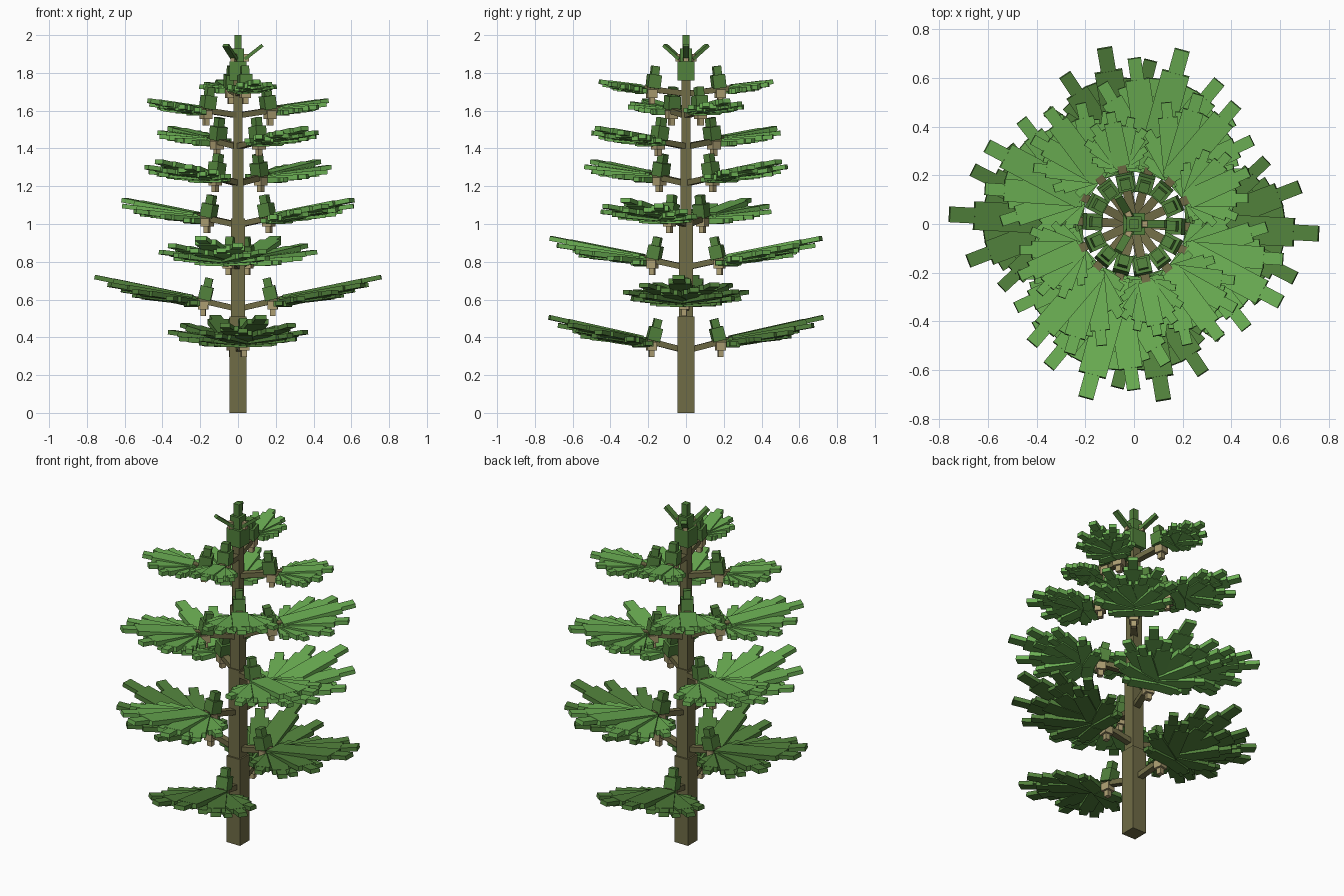
import bpy, bmesh
from math import radians, sin, cos, tan
from mathutils import Matrix, Vector

if "Cube" in bpy.data.objects:
    bpy.data.objects.remove(bpy.data.objects["Cube"])


def material(name, r, g, b):
    lin = [((c / 255 + 0.055) / 1.055) ** 2.4 for c in (r, g, b)] + [1]
    m = bpy.data.materials.new(name)
    m.use_nodes = True
    m.diffuse_color = lin
    m.node_tree.nodes["Principled BSDF"].inputs["Base Color"].default_value = lin
    return m


BARK = material("bark", 112, 108, 70)
LIGHT = material("light_green", 108, 176, 84)
DARK = material("dark_green", 82, 130, 60)
TAN = material("cone_tan", 172, 158, 114)


def box(bm, frame, center, size):
    """Add a box with the given centre and size inside a local frame."""
    m = frame @ Matrix.Translation(center) @ Matrix.Diagonal((*size, 1))
    bmesh.ops.create_cube(bm, size=1, matrix=m)


def finish(name, bm, mat):
    mesh = bpy.data.meshes.new(name)
    bm.to_mesh(mesh)
    bm.free()
    mesh.materials.append(mat)
    obj = bpy.data.objects.new(name, mesh)
    bpy.context.collection.objects.link(obj)
    return obj


def turn(z):
    return Matrix.Rotation(radians(z), 4, "Z")


def pitch(a):
    return Matrix.Rotation(radians(-a), 4, "Y")


# Stepped trunk
bm = bmesh.new()
for low, high, width in ((0, 0.51, 0.09), (0.51, 1.03, 0.072),
                         (1.03, 1.4, 0.06), (1.4, 1.8, 0.048)):
    box(bm, Matrix(), (0, 0, (low + high) / 2), (width, width, high - low))
finish("trunk", bm, BARK)


def leaf_fan(name, frame, length, slope, mat):
    """Overlapping stepped blades spreading from the end of a branch."""
    bm = bmesh.new()
    s = (length / 0.5) ** 0.6
    # spread angle, relative length, width, layer below the middle blade
    blades = ((0, 1, 0.115, 0), (24, 0.9, 0.1, 1), (46, 0.78, 0.09, 2),
              (70, 0.55, 0.08, 3), (98, 0.34, 0.07, 4), (12, 0.72, 0.09, 1.5),
              (35, 0.68, 0.08, 2.5))
    for spread, rel, width, layer in blades:
        for side in ((1, -1) if spread else (1,)):
            drop = -0.009 * s * layer - (0.002 if side < 0 else 0)
            tilt = slope * max(0.15, 1 - 0.22 * layer)
            f = frame @ Matrix.Translation((0, 0, drop)) @ turn(spread * side) @ pitch(tilt)
            reach, w = rel * length, width * s
            box(bm, f, (reach * 0.39, 0, 0), (reach * 0.82, w, 0.028))
            box(bm, f, (reach * 0.86, 0, 0.001), (reach * 0.28, w * 0.55, 0.024))
    finish(name, bm, mat)


def branch(name, frame, tip, rise, slope, leaf_mat):
    """Bough with a standing tuft, a hanging cone and a leaf fan."""
    end = 0.25
    bm = bmesh.new()
    box(bm, frame @ pitch(rise), (end / 2 + 0.01, 0, 0), (end + 0.02, 0.036, 0.03))
    finish(name + "_bough", bm, BARK)

    at = Vector((0.18, 0, 0.18 * tan(radians(rise))))
    bm = bmesh.new()
    f = frame @ Matrix.Translation(at) @ pitch(rise)
    box(bm, f, (0, 0, 0.043), (0.068, 0.068, 0.072))
    box(bm, f, (0, 0, 0.095), (0.042, 0.042, 0.06))
    finish(name + "_tuft", bm, DARK)

    bm = bmesh.new()
    f = frame @ Matrix.Translation(at)
    box(bm, f, (0.005, 0, -0.022), (0.052, 0.052, 0.044))
    box(bm, f, (0.005, 0, -0.06), (0.028, 0.028, 0.036))
    finish(name + "_cone", bm, TAN)

    f = frame @ Matrix.Translation((end, 0, end * tan(radians(rise)) + 0.005))
    leaf_fan(name + "_leaves", f, tip - end, slope, leaf_mat)


# Opposite pairs of branches winding up the trunk: height, tip radius
tiers = ((0.33, 0.745), (0.55, 0.77), (0.77, 0.75), (0.995, 0.69),
         (1.215, 0.65), (1.41, 0.59), (1.575, 0.52), (1.69, 0.47))
for i, (height, tip) in enumerate(tiers):
    for j, side in enumerate(("a", "b")):
        frame = Matrix.Translation((0, 0, height)) @ turn(-80.5 + 77.5 * i + 180 * j)
        branch(f"tier_{i + 1}_{side}", frame, tip, 14 - i, 12.5 - 0.8 * i,
               DARK if i < 2 else LIGHT)

# Crown blocks on top of the trunk
bm = bmesh.new()
for low, high, width in ((1.76, 1.86, 0.09), (1.86, 1.93, 0.062), (1.93, 2.0, 0.036)):
    box(bm, Matrix(), (0, 0, (low + high) / 2), (width, width, high - low))
finish("crown", bm, DARK)

# Sprigs and little buds around the crown
for k in range(3):
    frame = Matrix.Translation((0, 0, 1.845)) @ turn(120 * k)
    bm = bmesh.new()
    box(bm, frame @ pitch(38), (0.105, 0, 0), (0.12, 0.034, 0.018))
    finish(f"sprig_{k + 1}", bm, DARK)
    bm = bmesh.new()
    box(bm, frame, (0.045, 0, 0.035), (0.024, 0.024, 0.04))
    finish(f"bud_{k + 1}", bm, TAN)
